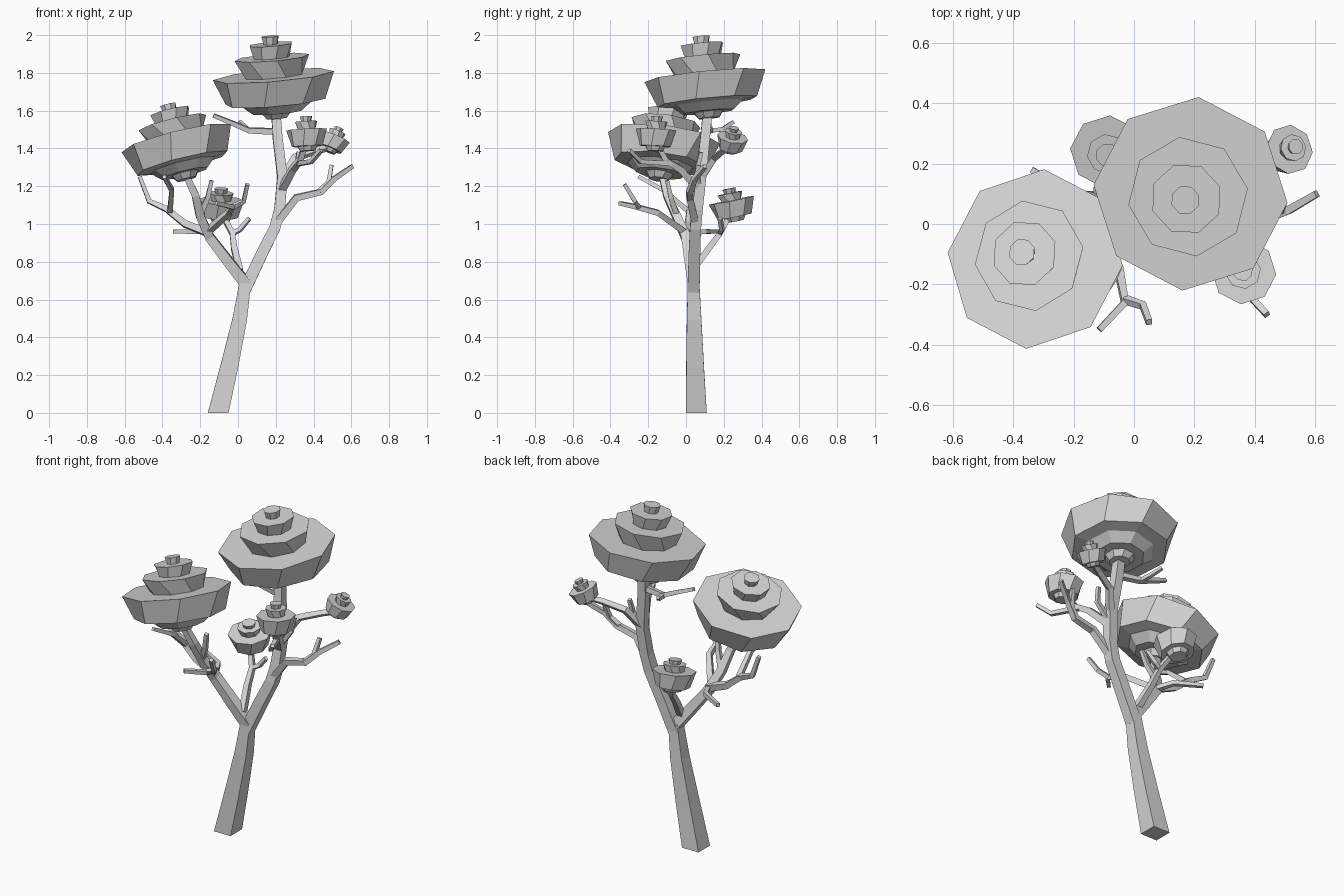
import bpy, bmesh
from math import pi, cos, sin
from mathutils import Vector

if "Cube" in bpy.data.objects:
    bpy.data.objects.remove(bpy.data.objects["Cube"])

grey = bpy.data.materials.new("plain grey")
grey.use_nodes = True
grey.diffuse_color = (0.68, 0.68, 0.68, 1)
grey.node_tree.nodes["Principled BSDF"].inputs["Base Color"].default_value = (0.68, 0.68, 0.68, 1)


def finish(bm, name):
    bmesh.ops.recalc_face_normals(bm, faces=bm.faces)
    mesh = bpy.data.meshes.new(name)
    bm.to_mesh(mesh)
    bm.free()
    mesh.materials.append(grey)
    bpy.context.collection.objects.link(bpy.data.objects.new(name, mesh))


def skin(bm, rings):
    """Bridge rings of vertices and cap both ends."""
    n = len(rings[0])
    for a, b in zip(rings, rings[1:]):
        for i in range(n):
            j = (i + 1) % n
            bm.faces.new((a[i], a[j], b[j], b[i]))
    bm.faces.new(rings[0])
    bm.faces.new(rings[-1])


def branch(name, start, end, *path):
    """Square limb along a path, tapering from half width start to end."""
    bm = bmesh.new()
    pts = [Vector(p) for p in path]
    last = len(pts) - 1
    side = Vector((1, 0, 0))
    rings = []
    for i, p in enumerate(pts):
        t = (pts[min(i + 1, last)] - pts[max(i - 1, 0)]).normalized()
        if p.z == 0:
            t = Vector((0, 0, 1))
        side = side - t * side.dot(t)
        if side.length < 0.2:
            side = Vector((0, 1, 0)) - t * t.y
        side.normalize()
        up = t.cross(side)
        w = start + (end - start) * i / last
        rings.append([bm.verts.new(p + (side * a + up * b) * w)
                      for a, b in ((1, 1), (-1, 1), (-1, -1), (1, -1))])
    skin(bm, rings)
    finish(bm, name)


# Stepped foliage outlines: radius, height, twist in degrees
CROWN = ((.18, -.70, 20), (.26, -.60, 25), (.43, -.60, 30), (.60, -.46, 32),
         (.84, -.43, 32), (1, 0, 40), (.50, 0, 25), (.62, .30, 8),
         (.30, .30, 12), (.37, .52, 20), (.12, .52, 15), (.15, .65, 20))
CLUMP = ((.40, -1.05, 20), (.52, -.82, 25), (.78, -.82, 30), (1, 0, 40),
         (.45, 0, 25), (.55, .40, 8), (.25, .40, 12), (.32, .65, 20))


def foliage(name, outline, centre, radius, lean, low=1.0, high=1.0):
    """Tiered octagonal crown whose axis leans by the given slopes."""
    bm = bmesh.new()
    turn = Vector((0, 0, 1)).rotation_difference(Vector((lean[0], lean[1], 1)))
    rings = []
    for r, h, twist in outline:
        h *= low if h < 0 else high
        ring = []
        for i in range(8):
            a = twist * pi / 180 + i * pi / 4
            v = Vector((r * cos(a), r * sin(a), h)) * radius
            ring.append(bm.verts.new(Vector(centre) + turn @ v))
        rings.append(ring)
    skin(bm, rings)
    finish(bm, name)


# Trunk and the two main limbs
branch("trunk", .055, .03, (-.105, .055, 0), (-.045, .048, .25), (.01, .043, .5), (.04, .04, .7))
branch("left_limb", .032, .024, (.035, .04, .65), (.13, .045, .85), (.195, .05, .98), (.22, .06, 1.08),
       (.235, .08, 1.25), (.21, .1, 1.45), (.2, .115, 1.6))
branch("right_limb", .03, .017, (.045, .04, .68), (-.05, .02, .8), (-.15, 0, .93), (-.2, -.05, 1.04),
       (-.225, -.1, 1.15), (-.28, -.13, 1.27))

# Branches of the left limb
branch("left_top_branch", .016, .01, (.2, .1, 1.49), (.06, .13, 1.495), (-.02, .12, 1.53), (-.13, .11, 1.575))
branch("left_top_twig", .012, .009, (.06, .13, 1.495), (.05, .19, 1.5), (.01, .25, 1.54))
branch("left_side_branch", .02, .011, (.2, .05, 1.0), (.31, .02, 1.14), (.44, .02, 1.17), (.51, .045, 1.24),
       (.605, .1, 1.305))
branch("left_side_twig", .014, .01, (.43, .02, 1.17), (.48, .04, 1.22), (.495, .07, 1.31))
branch("left_front_branch", .02, .013, (.23, .07, 1.18), (.29, -.03, 1.29), (.33, -.11, 1.34), (.355, -.15, 1.42))
branch("left_front_twig", .013, .01, (.32, -.08, 1.32), (.385, -.24, 1.33), (.44, -.3, 1.39))
branch("left_back_branch", .018, .012, (.235, .08, 1.24), (.3, .15, 1.35), (.42, .2, 1.39), (.51, .24, 1.41))
branch("left_back_twig", .013, .01, (.235, .07, 1.2), (.31, .06, 1.3), (.32, .08, 1.38))

# Branches of the right limb
branch("right_outer_branch", .02, .01, (-.15, 0, .95), (-.28, .01, 1.0), (-.38, .02, 1.08), (-.47, .04, 1.12),
       (-.52, .05, 1.25))
branch("right_outer_twig", .014, .01, (-.36, .01, 1.07), (-.35, -.12, 1.18), (-.39, -.25, 1.25))
branch("right_upper_twig", .015, .01, (-.2, -.05, 1.05), (-.16, -.08, 1.14), (-.14, -.1, 1.23))
branch("right_low_twig", .014, .01, (-.15, 0, .95), (-.2, .1, .96), (-.34, .18, .96))
branch("right_front_branch", .017, .01, (-.16, -.01, .96), (-.05, -.15, 1.06), (-.03, -.26, 1.09),
       (-.115, -.35, 1.11))
branch("right_front_twig", .012, .01, (-.03, -.25, 1.09), (.03, -.27, 1.12), (.05, -.325, 1.21))
branch("back_branch", .018, .012, (.01, .03, .75), (-.02, .12, .87), (-.03, .18, .95), (-.09, .24, 1.06))
branch("back_twig", .012, .01, (-.03, .18, .95), (.01, .19, .97), (.06, .18, 1.03))

# Foliage crowns
foliage("left_crown", CROWN, (.187, .1, 1.785), .323, (-.083, -.1))
foliage("right_crown", CROWN, (-.327, -.116, 1.455), .3, (-.25, .13), 1.08, .94)
foliage("left_front_clump", CLUMP, (.363, -.158, 1.5), .108, (-.05, .05))
foliage("left_back_clump", CLUMP, (.515, .247, 1.46), .083, (.42, .18))
foliage("back_clump", CLUMP, (-.09, .24, 1.125), .122, (.03, -.2), .88, .8)
